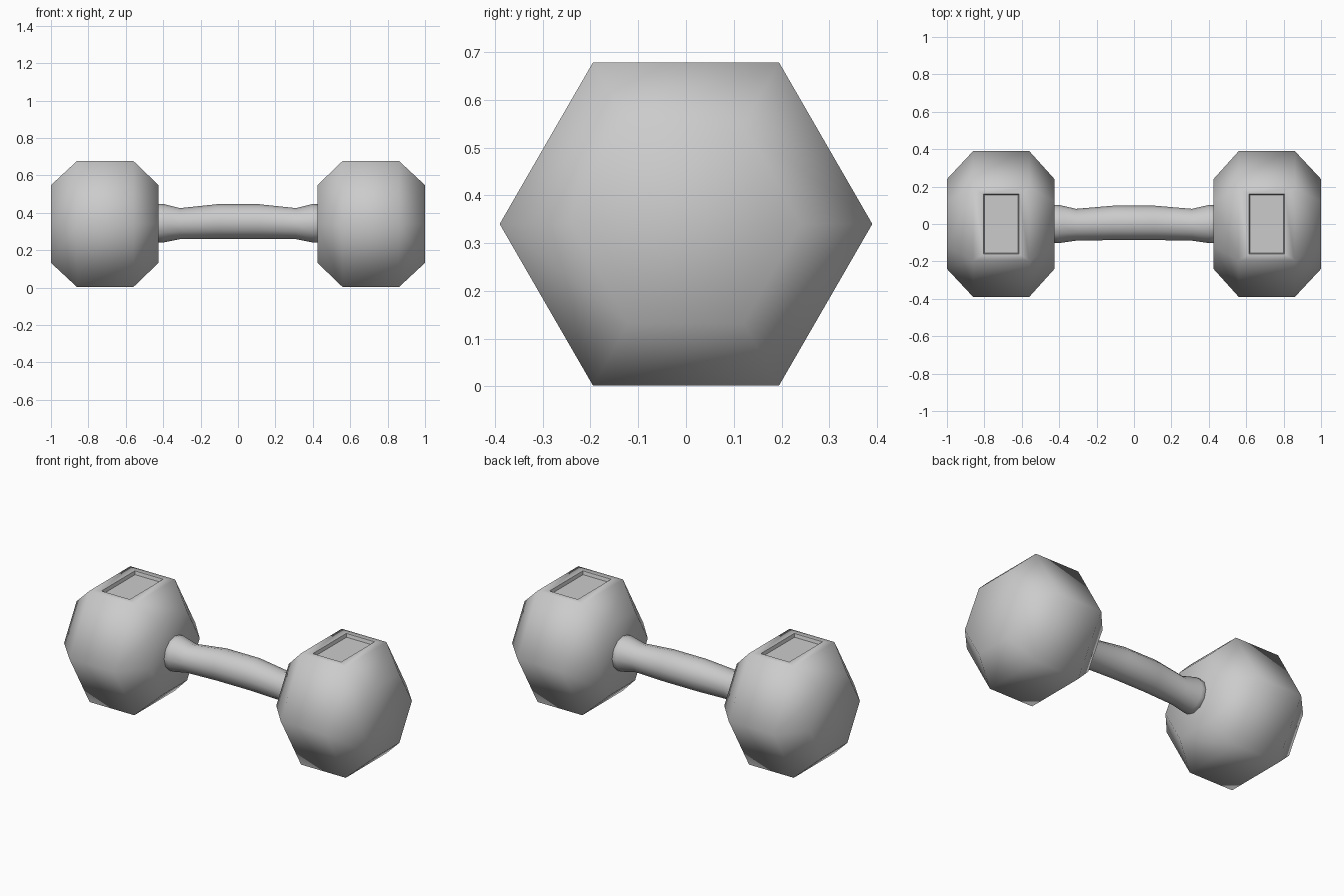
import bpy, bmesh
from math import cos, sin, pi
from mathutils import Vector

cube = bpy.data.objects.get("Cube")
if cube:
    bpy.data.objects.remove(cube, do_unlink=True)

AXIS_Z = 0.34

steel = bpy.data.materials.new("grey_steel")
steel.use_nodes = True
colour = (0.6, 0.6, 0.6, 1)
steel.diffuse_color = colour
steel.node_tree.nodes["Principled BSDF"].inputs["Base Color"].default_value = colour


def loft(rings, sides):
    """Skin rings of (x, y centre, z centre, y radius, z radius) along x."""
    bm = bmesh.new()
    loops = []
    for x, cy, cz, ry, rz in rings:
        loops.append([bm.verts.new((x, cy + ry * cos(2 * pi * i / sides),
                                    cz + rz * sin(2 * pi * i / sides)))
                      for i in range(sides)])
    for a, b in zip(loops, loops[1:]):
        for i in range(sides):
            j = (i + 1) % sides
            bm.faces.new((a[i], a[j], b[j], b[i]))
    bm.faces.new(loops[0])
    bm.faces.new(loops[-1])
    bmesh.ops.recalc_face_normals(bm, faces=bm.faces)
    return bm


def finish(bm, name):
    mesh = bpy.data.meshes.new(name)
    bm.to_mesh(mesh)
    bm.free()
    mesh.materials.append(steel)
    obj = bpy.data.objects.new(name, mesh)
    bpy.context.collection.objects.link(obj)
    return obj


def weight_head(name, side):
    # Hexagonal body with tapered ends
    profile = [(0.425, 0.24), (0.56, 0.39), (0.86, 0.39), (1.0, 0.24)]
    bm = loft([(side * x, 0, AXIS_Z, r, r) for x, r in profile], 6)
    for f in bm.faces:
        f.smooth = True
    # Shallow rectangular recess in the top face
    top = max(bm.faces, key=lambda f: f.calc_center_median().z)
    bmesh.ops.inset_region(bm, faces=[top], thickness=0.035)
    middle = top.calc_center_median()
    for v in top.verts:
        d = v.co - middle
        v.co = Vector((side * 0.71 + (0.095 if d.x > 0 else -0.095),
                       0.16 if d.y > 0 else -0.16, v.co.z))
    wall = bmesh.ops.inset_region(bm, faces=[top], thickness=0.007, depth=-0.02)
    for f in wall["faces"] + [top]:
        f.smooth = False
    return finish(bm, name)


weight_head("left_weight", 1)
weight_head("right_weight", -1)

# Grip with flared ends and a swell on its upper rear
half = [(0.11, 0.006, 0.353, 0.092, 0.093),
        (0.31, -0.004, 0.342, 0.085, 0.083),
        (0.40, 0, 0.344, 0.102, 0.103),
        (0.46, 0, 0.342, 0.102, 0.102)]
grip = loft([(-r[0], *r[1:]) for r in reversed(half)] + half, 12)
for f in grip.faces:
    f.smooth = True
finish(grip, "handle")
